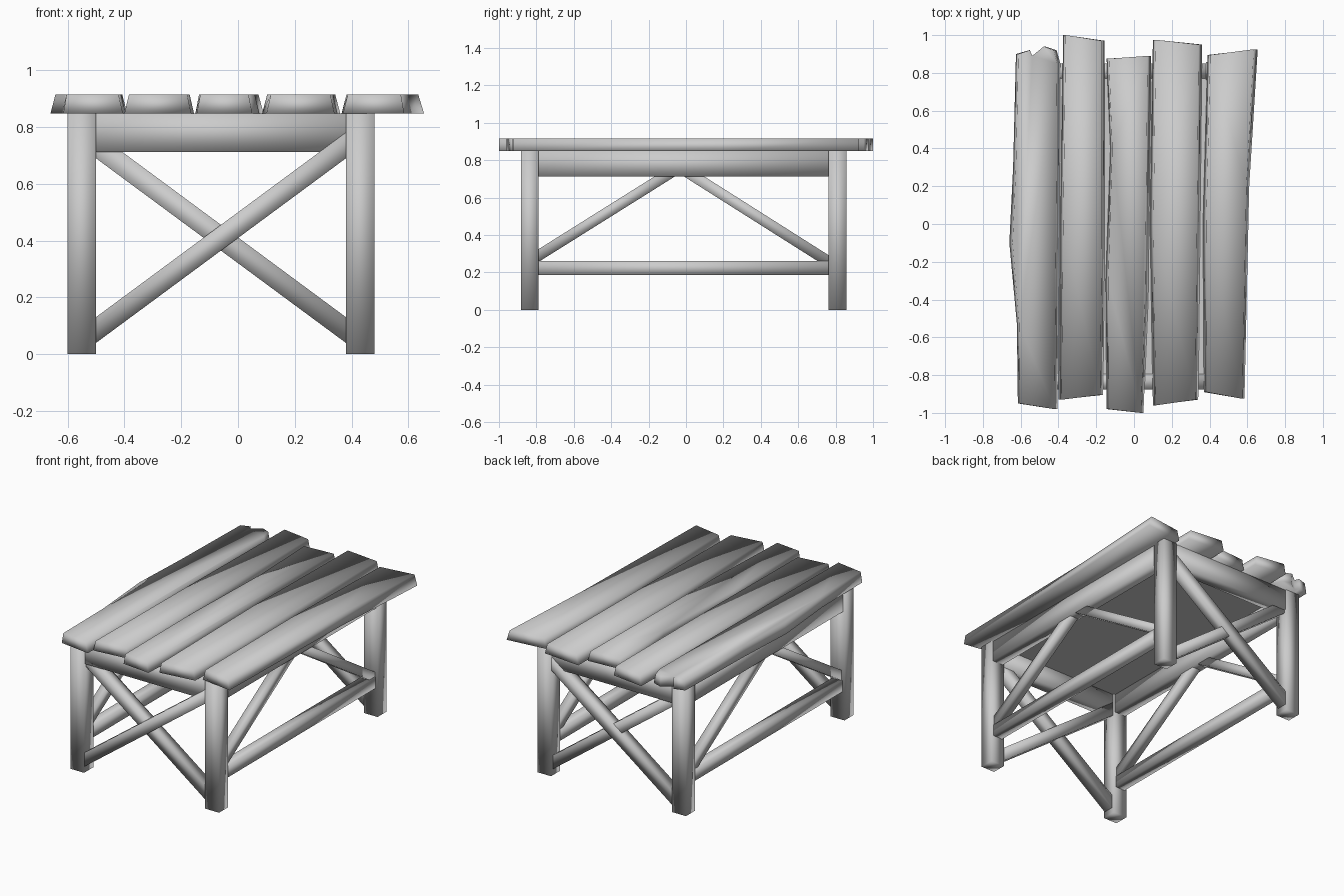
import bpy
import bmesh
from mathutils import Matrix, Vector

default_cube = bpy.data.objects.get("Cube")
if default_cube:
    bpy.data.objects.remove(default_cube, do_unlink=True)

# Single grey material
GREY = (0.6, 0.6, 0.6, 1)
grey = bpy.data.materials.new("plain grey")
grey.use_nodes = True
grey.diffuse_color = GREY
grey.node_tree.nodes["Principled BSDF"].inputs["Base Color"].default_value = GREY


def finish(name, bm, smooth=True):
    bmesh.ops.recalc_face_normals(bm, faces=bm.faces)
    for face in bm.faces:
        face.smooth = smooth
    mesh = bpy.data.meshes.new(name)
    bm.to_mesh(mesh)
    bm.free()
    mesh.materials.append(grey)
    obj = bpy.data.objects.new(name, mesh)
    bpy.context.collection.objects.link(obj)
    return obj


def bar(name, start, end, side, width, height, smooth=True):
    """Box from start to end; width lies along the side axis."""
    start, end, side = Vector(start), Vector(end), Vector(side)
    along = end - start
    third = along.normalized().cross(side)
    basis = Matrix((side * width, third * height, along)).transposed().to_4x4()
    basis.translation = (start + end) / 2
    bm = bmesh.new()
    bmesh.ops.create_cube(bm, size=1, matrix=basis)
    return finish(name, bm, smooth)


X, Y = (1, 0, 0), (0, 1, 0)
RIGHT, LEFT = -0.55, 0.43
FRONT, BACK = -0.835, 0.81
TOP = 0.85
BEAM_Z = 0.78
columns = (("right", RIGHT), ("left", LEFT))
rows = (("front", FRONT), ("back", BACK))

# Four square legs
for row, y in rows:
    for column, x in columns:
        bar(f"{row}_{column}_leg", (x, y, 0), (x, y, TOP), X, 0.1, 0.095)

# End frames: top beam and crossed braces
for row, y in rows:
    out = -0.006 if y < 0 else 0.006
    bar(f"{row}_beam", (RIGHT, y, BEAM_Z), (LEFT, y, BEAM_Z), Y, 0.08, 0.135)
    bar(f"{row}_rising_brace", (-0.53, y + out, 0.063), (0.4, y + out, 0.75), Y, 0.07, 0.073)
    bar(f"{row}_falling_brace", (-0.52, y - out, 0.75), (0.41, y - out, 0.063), Y, 0.07, 0.073)

# Long sides: top beam, low rail and two braces meeting under the beam
for column, x in columns:
    bar(f"{column}_side_beam", (x, FRONT, BEAM_Z), (x, BACK, BEAM_Z), X, 0.08, 0.135)
    bar(f"{column}_low_rail", (x, FRONT, 0.222), (x, BACK, 0.222), X, 0.07, 0.075)
    bar(f"{column}_front_brace", (x, -0.82, 0.27), (x, -0.07, 0.74), X, 0.06, 0.058)
    bar(f"{column}_back_brace", (x, 0.79, 0.24), (x, 0.0, 0.74), X, 0.06, 0.058)

# Thin panel closing the frame under the planks
bar("under_panel", (RIGHT, 0, 0.841), (LEFT, 0, 0.841), Y, BACK - FRONT, 0.01, smooth=False)

# Five rough planks, outlined counter-clockwise from the front right corner
outlines = [
    [(-0.615, -0.95), (-0.405, -0.98), (-0.395, 0), (-0.39, 0.85), (-0.41, 0.92),
     (-0.47, 0.94), (-0.54, 0.89), (-0.555, 0.92), (-0.625, 0.9), (-0.64, 0.3),
     (-0.66, -0.1), (-0.62, -0.53)],
    [(-0.4, -0.93), (-0.165, -0.905), (-0.155, -0.1), (-0.155, 0.97), (-0.375, 1),
     (-0.39, 0)],
    [(-0.145, -0.98), (0.05, -1), (0.075, -0.4), (0.09, 0.89), (-0.145, 0.875),
     (-0.125, 0.4), (-0.15, -0.3)],
    [(0.1, -0.96), (0.34, -0.93), (0.35, 0), (0.36, 0.95), (0.1, 0.975), (0.085, 0)],
    [(0.37, -0.89), (0.585, -0.925), (0.61, 0.2), (0.655, 0.925), (0.39, 0.895),
     (0.365, 0)],
]
for number, outline in enumerate(outlines, 1):
    middle = sum(x for x, y in outline) / len(outline)
    bm = bmesh.new()
    low = [bm.verts.new((x, y, 0.848)) for x, y in outline]
    # Long edges lean inward towards the top
    high = [bm.verts.new((middle + (x - middle) * 0.87, y, 0.915)) for x, y in outline]
    bm.faces.new(low)
    bm.faces.new(high)
    for i in range(len(low)):
        j = (i + 1) % len(low)
        bm.faces.new((low[i], low[j], high[j], high[i]))
    finish(f"plank_{number}", bm)
